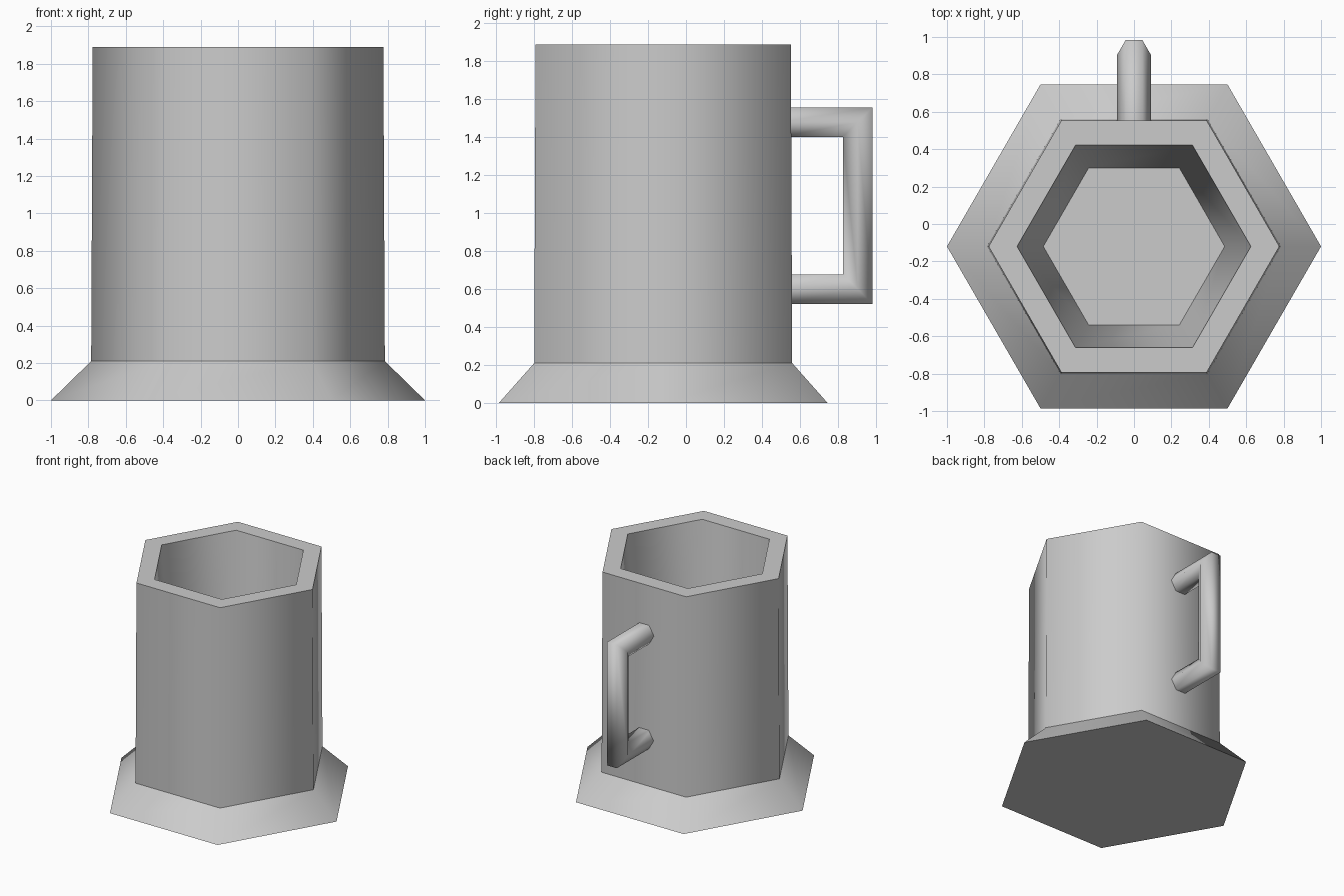
import bpy, bmesh, math
from mathutils import Vector

if "Cube" in bpy.data.objects:
    bpy.data.objects.remove(bpy.data.objects["Cube"], do_unlink=True)

SIDES = 6
CENTRE_Y = -0.12

grey = bpy.data.materials.new("plain grey")
grey.use_nodes = True
grey.diffuse_color = (0.6, 0.6, 0.6, 1)
grey.node_tree.nodes["Principled BSDF"].inputs["Base Color"].default_value = (0.6, 0.6, 0.6, 1)


def build(name, rings, sharp_rings, cap_start=False, cap_end=False):
    """Skin a list of six-point rings; ring edges may be kept sharp."""
    bm = bmesh.new()
    loops = [[bm.verts.new(p) for p in ring] for ring in rings]
    for a, b in zip(loops, loops[1:]):
        for i in range(SIDES):
            j = (i + 1) % SIDES
            bm.faces.new((a[i], a[j], b[j], b[i]))
    if cap_start:
        bm.faces.new(loops[0][::-1])
    if cap_end:
        bm.faces.new(loops[-1])
    for f in bm.faces:
        f.smooth = True
    if sharp_rings:
        for loop in loops:
            for i in range(SIDES):
                bm.edges.get((loop[i], loop[(i + 1) % SIDES])).smooth = False
    bmesh.ops.recalc_face_normals(bm, faces=bm.faces)
    mesh = bpy.data.meshes.new(name)
    bm.to_mesh(mesh)
    bm.free()
    mesh.materials.append(grey)
    obj = bpy.data.objects.new(name, mesh)
    bpy.context.collection.objects.link(obj)
    return obj


def angles():
    return [math.tau * i / SIDES for i in range(SIDES)]


# Mug: flared foot, wall, rim and tapered hollow as one turned profile
profile = [(1.0, 0.0), (0.785, 0.21), (0.777, 1.89), (0.625, 1.89), (0.485, 0.21)]
build("mug_body",
      [[(r * math.cos(a), CENTRE_Y + r * math.sin(a), z) for a in angles()] for r, z in profile],
      True, cap_start=True, cap_end=True)

# Handle: hexagonal bar with mitred corners, ends sunk into the wall
RADIUS = 0.09
path = [((0, 0.5, 1.48), (0, 0, 1)), ((0, 0.905, 1.48), (0, 1, 1)),
        ((0, 0.905, 0.6), (0, 1, -1)), ((0, 0.5, 0.6), (0, 0, -1))]
rings = [[Vector(c) + RADIUS * (math.cos(a) * Vector((1, 0, 0)) + math.sin(a) * Vector(n))
          for a in angles()] for c, n in path]
build("handle", rings, False)
